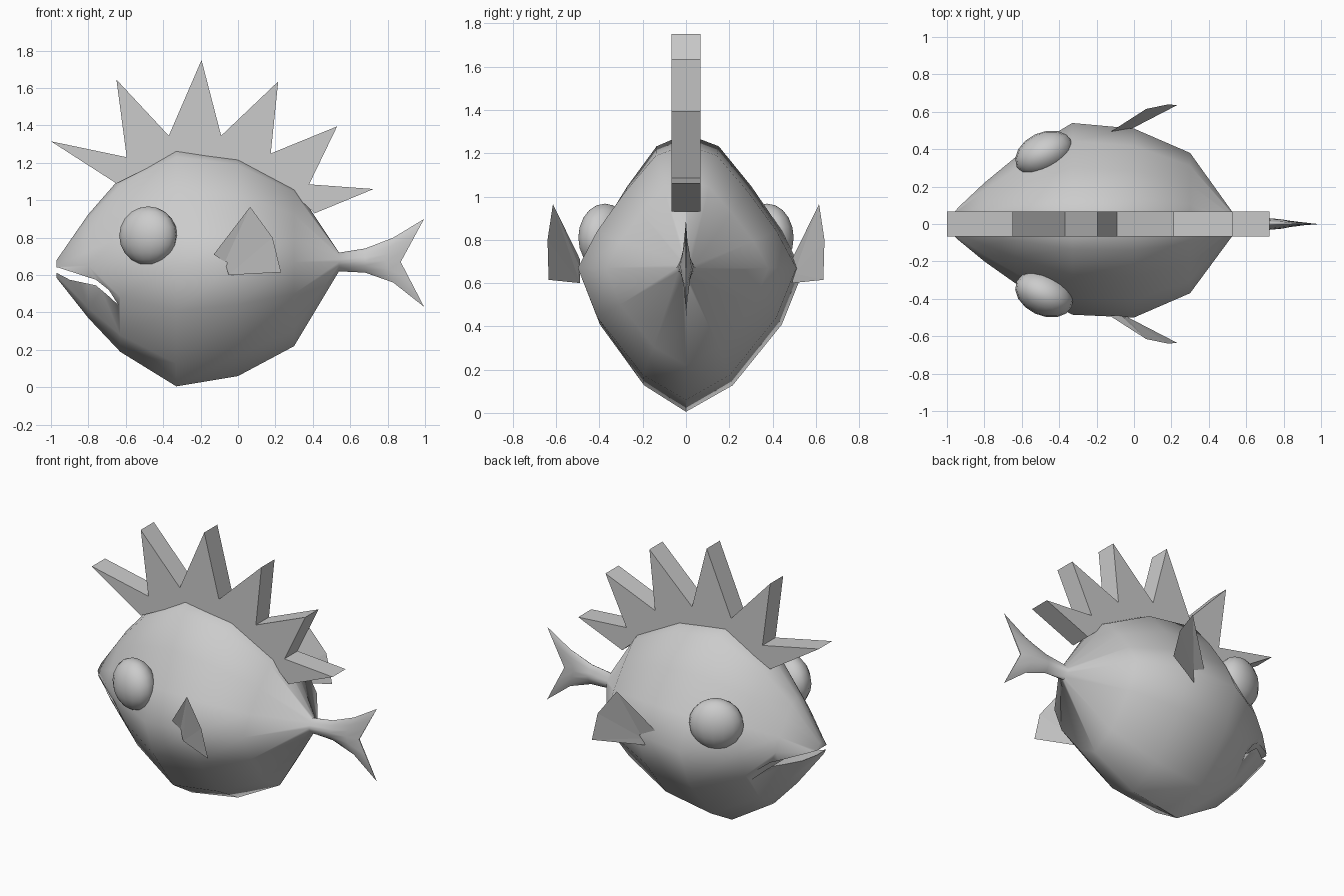
import bpy, bmesh, math

if "Cube" in bpy.data.objects:
    bpy.data.objects.remove(bpy.data.objects["Cube"])


def make_object(name, bm):
    bmesh.ops.recalc_face_normals(bm, faces=bm.faces)
    mesh = bpy.data.meshes.new(name)
    bm.to_mesh(mesh)
    bm.free()
    obj = bpy.data.objects.new(name, mesh)
    bpy.context.collection.objects.link(obj)
    return obj


def activate(obj):
    bpy.ops.object.select_all(action='DESELECT')
    obj.select_set(True)
    bpy.context.view_layer.objects.active = obj


def prism(name, outline, half):
    """Extrude an x-z outline evenly along y."""
    bm = bmesh.new()
    face = bm.faces.new([bm.verts.new((x, -half, z)) for x, z in outline])
    ext = bmesh.ops.extrude_face_region(bm, geom=[face])
    bmesh.ops.translate(bm, vec=(0, 2 * half, 0),
                        verts=[v for v in ext['geom'] if isinstance(v, bmesh.types.BMVert)])
    return make_object(name, bm)


# Body and tail: one loft; half section runs from back ridge to belly keel
HALF = [(0, 1), (.28, .91), (.56, .62), (.82, .3), (1, 0), (.82, -.375), (.4, -.81), (0, -1)]
RING = HALF + [(-u, v) for u, v in HALF[-2:0:-1]]
# x, top, middle, bottom, width at +y, width at -y, sweep of the tail tips
STATIONS = [
    (-.97, .68, .63, .585, .06, .06, 0),
    (-.80, .925, .65, .37, .22, .20, 0),
    (-.63, 1.12, .66, .19, .36, .32, 0),
    (-.33, 1.29, .65, .005, .54, .485, 0),
    (0, 1.24, .67, .06, .51, .50, 0),
    (.30, 1.08, .67, .22, .38, .37, 0),
    (.54, .72, .67, .62, .045, .045, 0),
    (.68, .742, .675, .613, .035, .035, 0),
    (.79, .80, .675, .56, .025, .025, .04),
    (.87, .90, .67, .43, .003, .003, .125),
]
bm = bmesh.new()
rings = []
for x, top, mid, low, wl, wr, sweep in STATIONS:
    rings.append([bm.verts.new((x + sweep * abs(v),
                                u * (wl if u > 0 else wr),
                                mid + v * ((top - mid) if v > 0 else (mid - low))))
                  for u, v in RING])
n = len(RING)
for a, b in zip(rings, rings[1:]):
    for i in range(n):
        j = (i + 1) % n
        bm.faces.new((a[i], a[j], b[j], b[i]))
bm.faces.new(rings[0])
# narrow end cap filled across the fork
last = rings[-1]
for i in range(n // 2):
    quad = [last[i], last[i + 1], last[(n - i - 1) % n], last[(n - i) % n]]
    bm.faces.new(list(dict.fromkeys(quad)))
body = make_object("body", bm)

# Mouth slit
cutter = prism("mouth_cutter", [
    (-1.05, .645), (-.96, .64), (-.76, .575), (-.69, .52), (-.64, .44),
    (-.70, .495), (-.76, .545), (-.9, .575), (-.97, .612), (-1.05, .625)], .6)
cutter.hide_render = True
mod = body.modifiers.new("mouth", 'BOOLEAN')
mod.operation = 'DIFFERENCE'
mod.solver = 'EXACT'
mod.object = cutter
activate(body)
bpy.ops.object.modifier_apply(modifier=mod.name)
bpy.data.objects.remove(cutter)
bpy.ops.object.shade_smooth_by_angle(angle=math.radians(55))

# Spiky crest, base sunk slightly into the back
prism("crest", [
    (-1, 1.315), (-.595, 1.23), (-.65, 1.645), (-.37, 1.345), (-.195, 1.75),
    (-.09, 1.345), (.215, 1.635), (.175, 1.25), (.53, 1.395), (.38, 1.085),
    (.725, 1.06), (.41, .93), (.29, 1.04), (0, 1.2), (-.33, 1.25), (-.65, 1.09)], .067)

# Eyes and side fins on both sides
FIN = [(-.13, .49, .71), (.065, .615, .965), (.185, .64, .8), (.23, .635, .615),
       (-.05, .49, .6), (-.04, .5, .645), (-.07, .49, .67)]
for side, label in ((1, "left"), (-1, "right")):
    bpy.ops.mesh.primitive_uv_sphere_add(segments=16, ring_count=10, radius=1,
                                         location=(-.48, side * .375, .81),
                                         rotation=(0, 0, side * math.radians(25)))
    eye = bpy.context.object
    eye.name = label + "_eye"
    eye.scale = (.163, .115, .157)
    bpy.ops.object.shade_smooth()

    bm = bmesh.new()
    bm.faces.new([bm.verts.new((x, side * y, z)) for x, y, z in FIN])
    bmesh.ops.triangulate(bm, faces=bm.faces)
    make_object(label + "_fin", bm)
